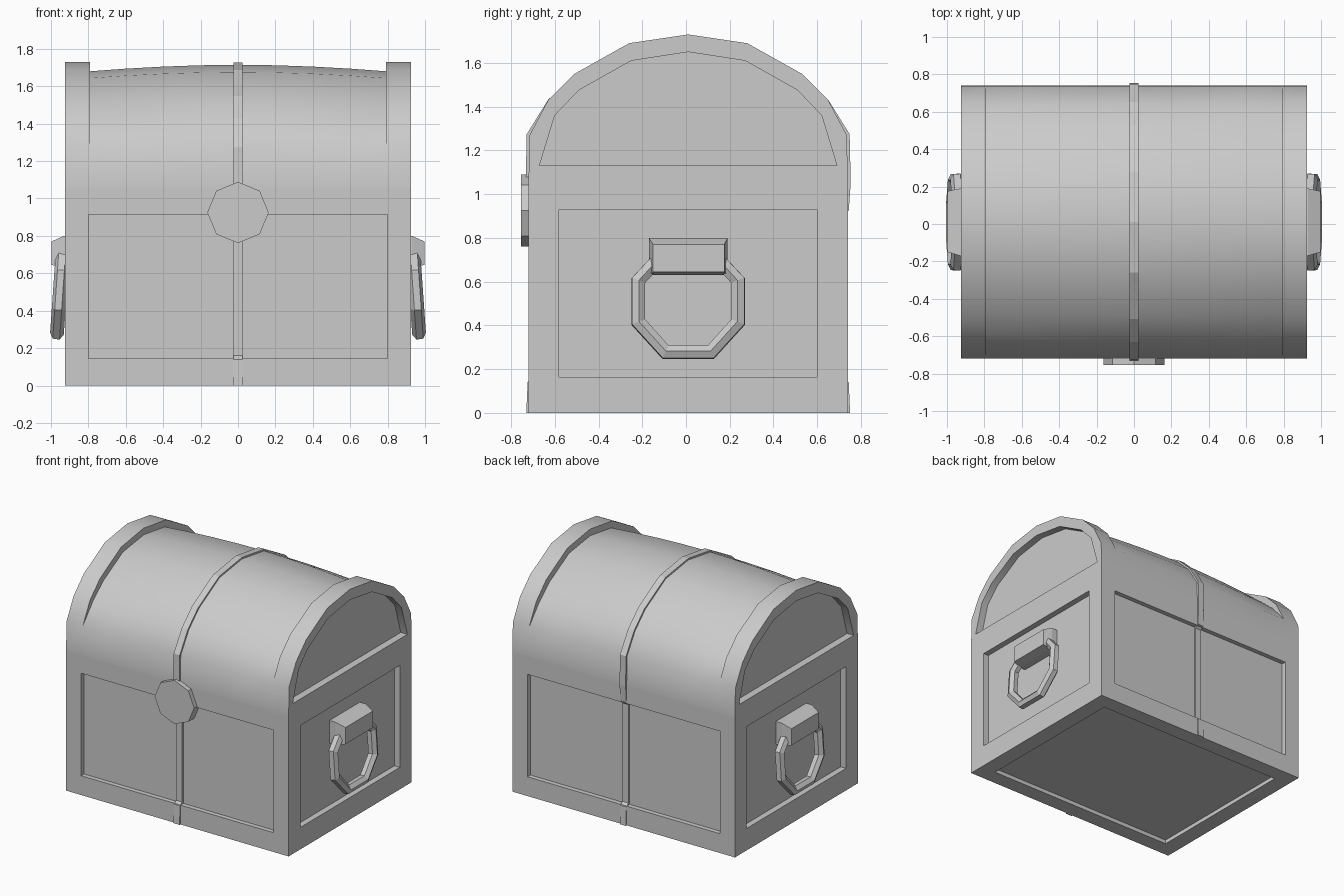
import bpy, bmesh, math

if "Cube" in bpy.data.objects:
    bpy.data.objects.remove(bpy.data.objects["Cube"])

CY = 0.01  # depth centre of the chest


def loft(name, sections):
    """Closed solid through equal-length (y, z) outlines placed along x."""
    bm = bmesh.new()
    rings = [[bm.verts.new((x, y, z)) for y, z in pts] for x, pts in sections]
    for a, b in zip(rings, rings[1:]):
        for i in range(len(a)):
            j = (i + 1) % len(a)
            bm.faces.new((a[i], a[j], b[j], b[i]))
    bm.faces.new(rings[0])
    bm.faces.new(rings[-1])
    bmesh.ops.remove_doubles(bm, verts=bm.verts, dist=0.0005)
    bmesh.ops.recalc_face_normals(bm, faces=bm.faces)
    me = bpy.data.meshes.new(name)
    bm.to_mesh(me)
    bm.free()
    ob = bpy.data.objects.new(name, me)
    bpy.context.collection.objects.link(ob)
    return ob


def rect(y0, y1, z0, z1):
    return [(y0, z0), (y1, z0), (y1, z1), (y0, z1)]


def activate(ob):
    bpy.ops.object.select_all(action='DESELECT')
    ob.select_set(True)
    bpy.context.view_layer.objects.active = ob


def cut(ob, cutters):
    activate(ob)
    for c in cutters:
        c.hide_render = True
        m = ob.modifiers.new("recess", 'BOOLEAN')
        m.operation = 'DIFFERENCE'
        m.solver = 'EXACT'
        m.object = c
        bpy.ops.object.modifier_apply(modifier=m.name)
        bpy.data.objects.remove(c, do_unlink=True)


def open_seam(ob, z):
    """Remove the hidden faces where lid and body touch."""
    bm = bmesh.new()
    bm.from_mesh(ob.data)
    seam = [f for f in bm.faces if all(abs(v.co.z - z) < 1e-4 for v in f.verts)]
    bmesh.ops.delete(bm, geom=seam, context='FACES')
    bm.to_mesh(ob.data)
    bm.free()


def mirror_x(ob):
    ob.modifiers.new("mirror", 'MIRROR')


SEAM = 1.05
W = 0.925

# chest body with recessed panels on all sides and underneath
base = rect(-0.72, 0.74, 0, SEAM)
body = loft("chest_body", [(-W, base), (W, base)])
cutters = []
for y0, y1 in ((-0.9, -0.685), (0.705, 0.9)):
    r = rect(y0, y1, 0.145, 0.915)
    cutters.append(loft("panel_cutter", [(-0.8, r), (0.8, r)]))
for s in (-1, 1):
    r = rect(-0.58, 0.60, 0.165, 0.93)
    cutters.append(loft("panel_cutter", [(s * (W - 0.045), r), (s * 1.1, r)]))
r = rect(-0.60, 0.62, -0.2, 0.03)
cutters.append(loft("panel_cutter", [(-0.8, r), (0.8, r)]))
cut(body, cutters)
open_seam(body, SEAM)

# arched lid: raised end rims and a slightly bowed middle
arch = [(-0.72, SEAM), (-0.715, 1.27), (-0.63, 1.43), (-0.51, 1.55), (-0.26, 1.69),
        (0.01, 1.73), (0.28, 1.69), (0.53, 1.55), (0.65, 1.43), (0.735, 1.27), (0.74, SEAM)]


def sunk(d):
    out = []
    for y, z in arch:
        t = min(1, max(0, (z - 1.27) / 0.2)) * d
        k = 1 - t / math.hypot(y - CY, z - SEAM)
        out.append((CY + (y - CY) * k, SEAM + (z - SEAM) * k))
    return out


half = [(0.2, 0.018), (0.4, 0.025), (0.6, 0.036), (0.79, 0.05), (0.79, 0), (W, 0)]
stations = [(-x, d) for x, d in reversed(half)] + [(0, 0.015)] + half
lid = loft("chest_lid", [(x, sunk(d)) for x, d in stations])
end_arch = [(-0.67, 1.13), (-0.6, 1.36), (-0.49, 1.475), (-0.25, 1.61), (0.01, 1.65),
            (0.27, 1.61), (0.51, 1.475), (0.62, 1.36), (0.69, 1.13)]
cut(lid, [loft("end_cutter", [(s * (W - 0.055), end_arch), (s * 1.1, end_arch)])
          for s in (-1, 1)])
open_seam(lid, SEAM)
activate(lid)
bpy.ops.object.shade_smooth_by_angle(angle=math.radians(38))

# centre strap over the lid and down the front and back
mid = sunk(0.015)


def scaled(k):
    return [(CY + (y - CY) * k, SEAM + (z - SEAM) * k) for y, z in mid]


band = scaled(1.018) + scaled(0.95)[::-1]
loft("lid_strap", [(-0.025, band), (0.025, band)])
strap = [(0.67, 0), (0.74, 0), (0.734, 0.14), (0.71, 0.16), (0.71, 0.90),
         (0.734, 0.925), (0.743, SEAM), (0.67, SEAM)]
for name, s in (("front_strap", -1), ("back_strap", 1)):
    p = [(CY + s * y, z) for y, z in strap]
    loft(name, [(-0.025, p), (0.025, p)])

# octagonal clasp
bpy.ops.mesh.primitive_cylinder_add(vertices=8, radius=0.164, depth=0.1,
                                    location=(0, -0.705, 0.925),
                                    rotation=(math.pi / 2, 0, 0))
bpy.context.object.name = "clasp"

# handle brackets on both sides
wide = rect(-0.17, 0.19, 0.63, 0.80)
mirror_x(loft("handle_bracket", [(0.87, wide), (0.93, wide),
                                 (0.998, rect(-0.15, 0.175, 0.645, 0.77))]))

# faceted drop rings, leaning outward at the bottom
side = [(0.14, 0.70), (0.228, 0.605), (0.228, 0.415), (0.103, 0.277)]
path = side + [(-y, z) for y, z in reversed(side)]
cu = bpy.data.curves.new("handle_ring", 'CURVE')
cu.dimensions = '3D'
cu.bevel_depth = 0.037
cu.bevel_resolution = 1
sp = cu.splines.new('POLY')
sp.points.add(len(path) - 1)
for p, (y, z) in zip(sp.points, path):
    p.co = (0.968 - 0.07 * (z - 0.277), y + CY, z, 1)
sp.use_cyclic_u = True
ring = bpy.data.objects.new("handle_ring", cu)
bpy.context.collection.objects.link(ring)
activate(ring)
bpy.ops.object.convert(target='MESH')
ring = bpy.context.object
bpy.ops.object.shade_flat()
mirror_x(ring)
